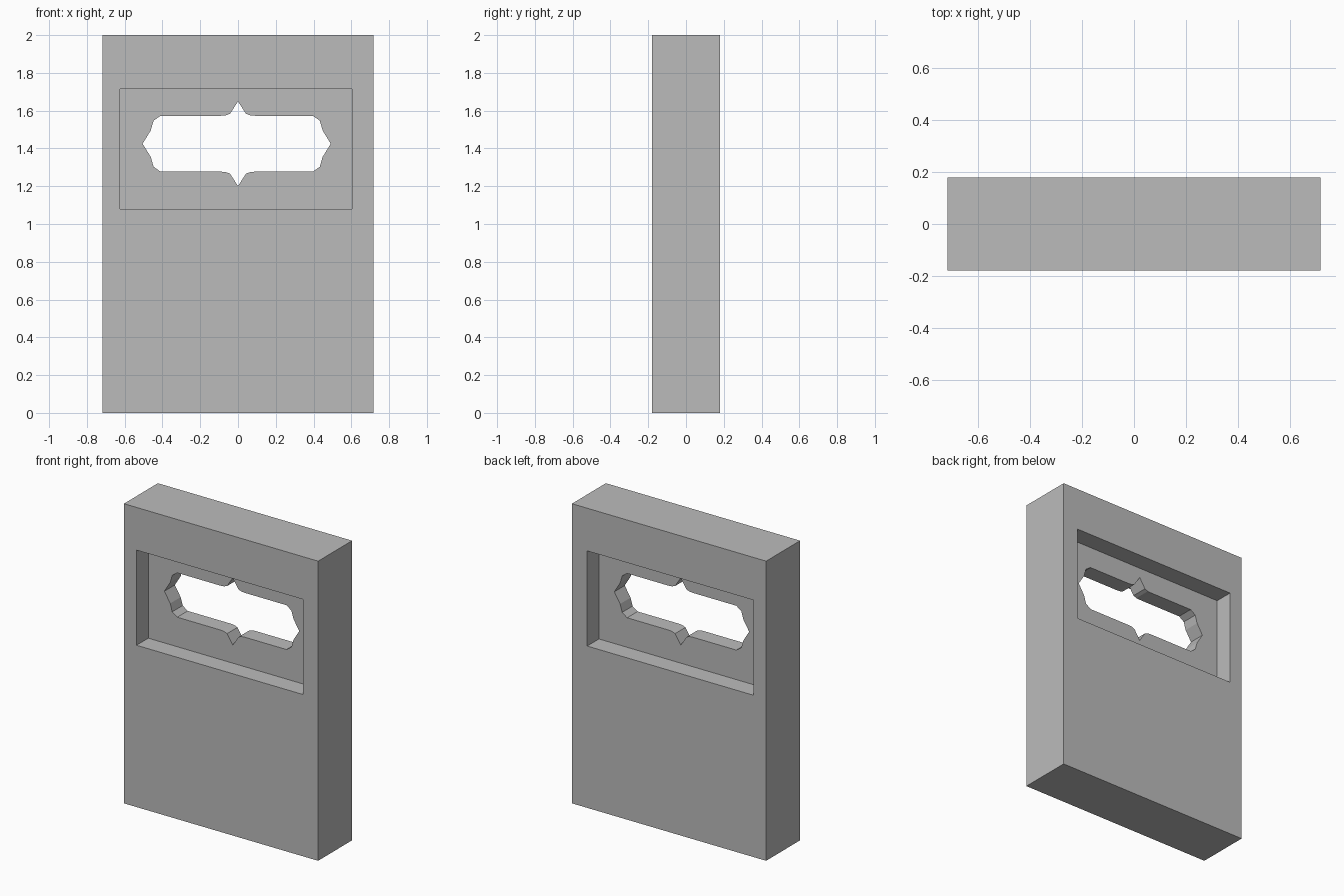
import bpy
import bmesh

cube = bpy.data.objects.get("Cube")
if cube:
    bpy.data.objects.remove(cube, do_unlink=True)

HALF_DEPTH = 0.179
WEB_HALF = 0.055        # half thickness of the thin wall inside the recesses

grey = bpy.data.materials.new("plain grey")
grey.use_nodes = True
grey.diffuse_color = (0.5, 0.5, 0.5, 1)
grey.node_tree.nodes["Principled BSDF"].inputs["Base Color"].default_value = (0.5, 0.5, 0.5, 1)


def prism(name, outline, y0, y1):
    """Extrude an x-z outline from y0 to y1."""
    bm = bmesh.new()
    face = bm.faces.new([bm.verts.new((x, y0, z)) for x, z in outline])
    moved = bmesh.ops.extrude_face_region(bm, geom=[face])["geom"]
    verts = [v for v in moved if isinstance(v, bmesh.types.BMVert)]
    bmesh.ops.translate(bm, verts=verts, vec=(0, y1 - y0, 0))
    bmesh.ops.recalc_face_normals(bm, faces=bm.faces)
    mesh = bpy.data.meshes.new(name)
    bm.to_mesh(mesh)
    bm.free()
    mesh.materials.append(grey)
    obj = bpy.data.objects.new(name, mesh)
    bpy.context.collection.objects.link(obj)
    return obj


def rectangle(x0, x1, z0, z1):
    return [(x0, z0), (x1, z0), (x1, z1), (x0, z1)]


def cut(target, cutter):
    cutter.hide_render = True
    mod = target.modifiers.new(cutter.name, 'BOOLEAN')
    mod.operation = 'DIFFERENCE'
    mod.solver = 'EXACT'
    mod.object = cutter
    bpy.context.view_layer.objects.active = target
    bpy.ops.object.modifier_apply(modifier=mod.name)
    bpy.data.objects.remove(cutter, do_unlink=True)


# Upright slab
slab = prism("slab", rectangle(-0.717, 0.717, 0, 2), -HALF_DEPTH, HALF_DEPTH)

# Matching recesses on the front and back
for side, name in ((-1, "front_recess"), (1, "back_recess")):
    cut(slab, prism(name, rectangle(-0.624, 0.604, 1.08, 1.715),
                    side * WEB_HALF, side * (HALF_DEPTH + 0.1)))

# Ornamental opening: one quarter, mirrored both ways around its centre
quarter = [(0.498, 0), (0.455, 0.07), (0.44, 0.122), (0.403, 0.148),
           (0.09, 0.148), (0.065, 0.15), (0.042, 0.159), (0, 0.224)]
upper = quarter + [(-x, z) for x, z in reversed(quarter[:-1])]
outline = upper + [(x, -z) for x, z in reversed(upper[1:-1])]
# The ends sit slightly off the central points
outline = [(x - (0.007 if abs(x) > 0.1 else 0), z + 1.425) for x, z in outline]
cut(slab, prism("opening", outline, -0.3, 0.3))
